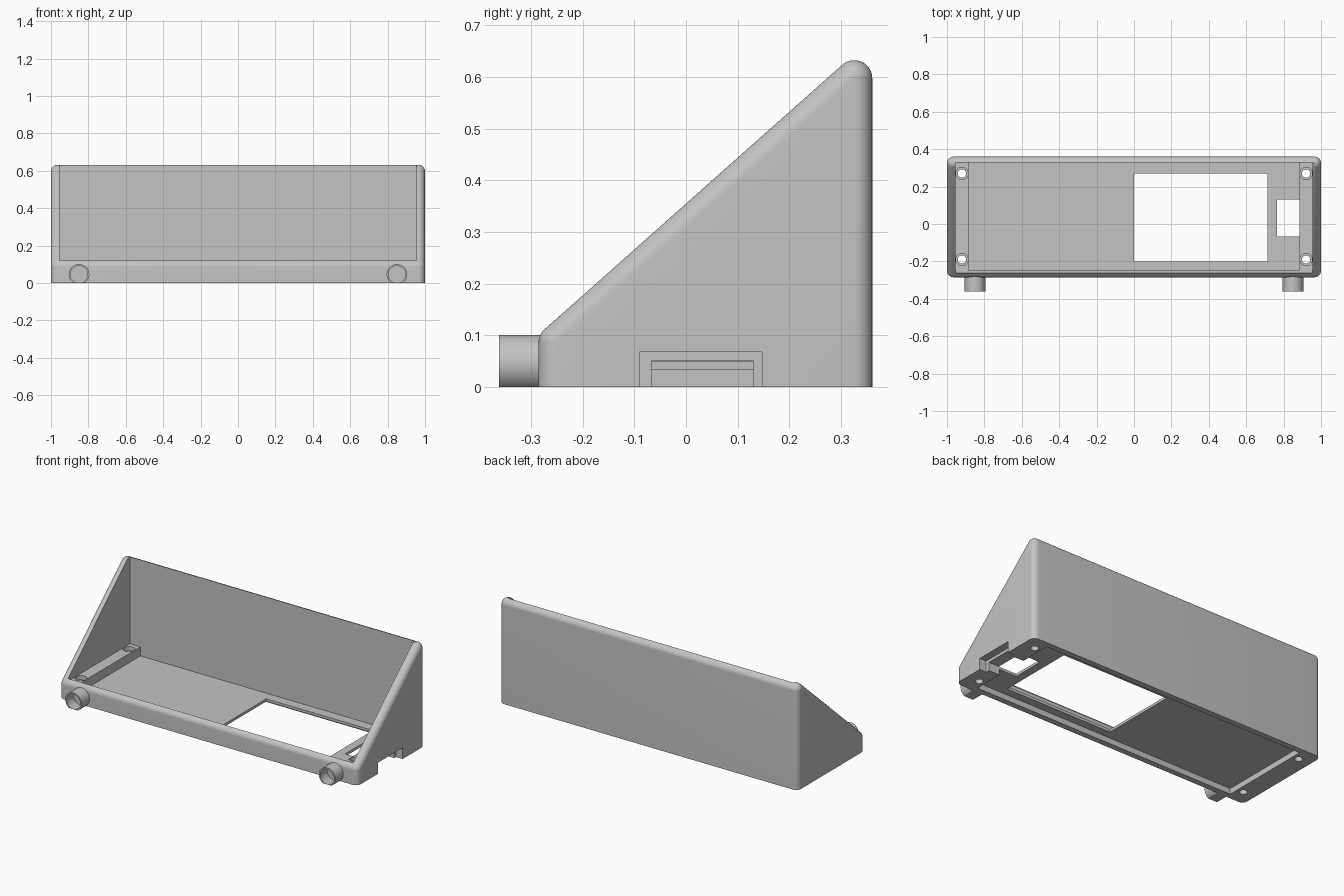
import bpy, bmesh, math
from mathutils import Matrix, Vector

cube = bpy.data.objects.get("Cube")
if cube:
    bpy.data.objects.remove(cube, do_unlink=True)

grey = bpy.data.materials.new("plain grey")
grey.use_nodes = True
COLOUR = (0.55, 0.55, 0.55, 1)
grey.diffuse_color = COLOUR
grey.node_tree.nodes["Principled BSDF"].inputs["Base Color"].default_value = COLOUR


def finish(bm, name):
    bmesh.ops.recalc_face_normals(bm, faces=bm.faces)
    mesh = bpy.data.meshes.new(name)
    bm.to_mesh(mesh)
    bm.free()
    mesh.materials.append(grey)
    obj = bpy.data.objects.new(name, mesh)
    bpy.context.collection.objects.link(obj)
    return obj


def box(name, x, y, z):
    bm = bmesh.new()
    bmesh.ops.create_cube(bm, size=1)
    for v in bm.verts:
        v.co = Vector([(r[0] + r[1]) / 2 + c * (r[1] - r[0]) for r, c in zip((x, y, z), v.co)])
    return finish(bm, name)


def cylinder(name, centre, radius, depth, along_y=False):
    bm = bmesh.new()
    turn = Matrix.Rotation(math.pi / 2 if along_y else 0, 4, 'X')
    bmesh.ops.create_cone(bm, cap_ends=True, segments=48, radius1=radius, radius2=radius,
                          depth=depth, matrix=Matrix.Translation(centre) @ turn)
    return finish(bm, name)


def select_only(obj):
    bpy.ops.object.select_all(action='DESELECT')
    obj.select_set(True)
    bpy.context.view_layer.objects.active = obj


def cut(obj, cutter):
    mod = obj.modifiers.new("cut", 'BOOLEAN')
    mod.operation = 'DIFFERENCE'
    mod.solver = 'EXACT'
    mod.object = cutter
    select_only(obj)
    bpy.ops.object.modifier_apply(modifier=mod.name)
    bpy.data.objects.remove(cutter, do_unlink=True)


def smooth(obj):
    select_only(obj)
    bpy.ops.object.shade_smooth_by_angle(angle=math.radians(30))


# Wedge body: hull around rounded corners, flat at the bottom
R = 0.035
FRONT, BACK = -0.25, 0.325
bm = bmesh.new()
for side in (-1, 1):
    x = side * (1 - R)
    for y, z in ((FRONT, 0.086), (BACK, 0.597)):
        bmesh.ops.create_uvsphere(bm, u_segments=32, v_segments=24, radius=R,
                                  matrix=Matrix.Translation((x, y, z)))
        bmesh.ops.create_circle(bm, segments=32, radius=R, matrix=Matrix.Translation((x, y, 0)))
bmesh.ops.delete(bm, geom=bm.edges[:], context='EDGES_FACES')
hull = bmesh.ops.convex_hull(bm, input=bm.verts[:])
bmesh.ops.delete(bm, geom=[v for v in bm.verts if not v.link_faces], context='VERTS')
bmesh.ops.dissolve_limit(bm, angle_limit=math.radians(0.5), verts=bm.verts[:], edges=bm.edges[:])
body = finish(bm, "wedge_body")

# Open interior, with screw rails left standing beside the floor
cut(body, box("upper_cavity", (-0.955, 0.955), (-0.263, 0.33), (0.105, 1)))
cut(body, box("lower_cavity", (-0.885, 0.885), (-0.247, 0.33), (0.05, 0.5)))

# Recess under the floor and the two floor openings
cut(body, box("base_recess", (-0.88, 0.88), (-0.25, 0.325), (-0.1, 0.034)))
cut(body, box("floor_window", (0, 0.715), (-0.2, 0.27), (-0.1, 0.08)))
cut(body, box("port_tunnel", (0.765, 1.1), (-0.067, 0.13), (-0.1, 0.0505)))

# Stepped notch in the left wall
cut(body, box("port_notch", (0.955, 1.1), (-0.09, 0.147), (-0.1, 0.068)))

# Counterbored screw holes through the rails
for x in (-0.92, 0.92):
    for y in (-0.19, 0.27):
        cut(body, cylinder("screw_hole", (x, y, 0.05), 0.022, 0.4))
        cut(body, cylinder("screw_seat", (x, y, 0.13), 0.033, 0.1))
smooth(body)

# Hollow round feet on the front, trimmed flat at the ground
for side, name in ((-1, "right_foot"), (1, "left_foot")):
    x = side * 0.85
    foot = cylinder(name, (x, -0.316, 0.046), 0.055, 0.09, True)
    cut(foot, cylinder("foot_bore", (x, -0.35, 0.046), 0.046, 0.11, True))
    cut(foot, box("ground_trim", (x - 0.1, x + 0.1), (-0.5, 0), (-0.2, 0)))
    smooth(foot)
